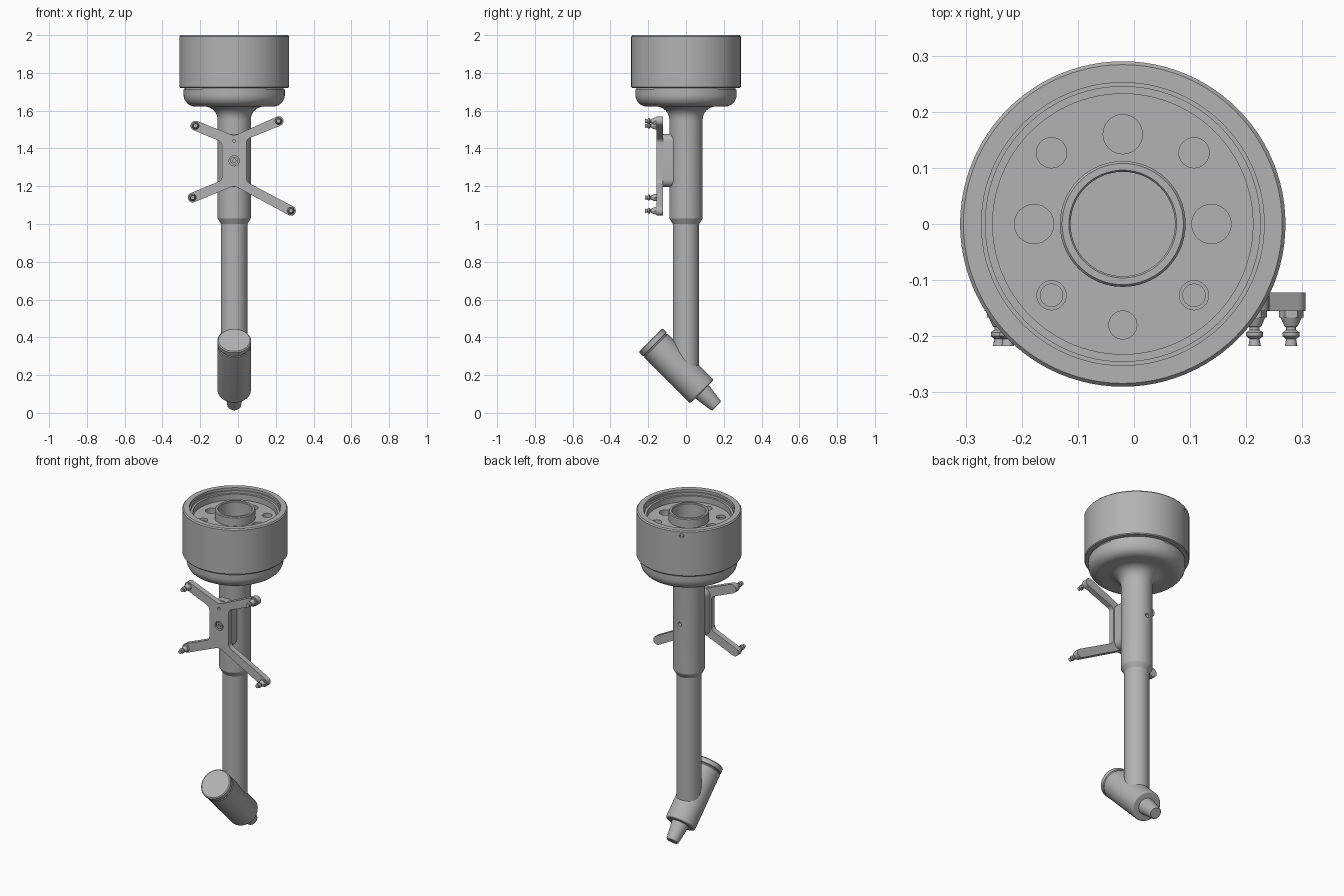
import bpy, bmesh, math
from mathutils import Vector

default = bpy.data.objects.get("Cube")
if default:
    bpy.data.objects.remove(default, do_unlink=True)

X0 = -0.02                     # main axis of the column
UP, FRONT, BACK = Vector((0, 0, 1)), Vector((0, -1, 0)), Vector((0, 1, 0))

metal = bpy.data.materials.new("grey_metal")
GREY = (0.45, 0.45, 0.45, 1)
metal.use_nodes = True
metal.diffuse_color = GREY
metal.node_tree.nodes["Principled BSDF"].inputs["Base Color"].default_value = GREY


def rounded(points, closed=False, steps=8):
    """Outline from (a, b[, fillet radius]) points, with corners rounded."""
    out, n = [], len(points)
    for i, pt in enumerate(points):
        p = Vector(pt[:2])
        r = pt[2] if len(pt) > 2 else 0
        if r == 0 or (not closed and i in (0, n - 1)):
            out.append(p)
            continue
        u = (Vector(points[i - 1][:2]) - p).normalized()
        v = (Vector(points[(i + 1) % n][:2]) - p).normalized()
        ang = u.angle(v)
        sweep = math.pi - ang
        t = r / math.tan(ang / 2)
        c = p + (u + v).normalized() * r / math.sin(ang / 2)
        s, e = (p + u * t - c) / r, (p + v * t - c) / r
        for k in range(steps + 1):
            f = k / steps
            out.append(c + (s * math.sin((1 - f) * sweep) + e * math.sin(f * sweep)) * r / math.sin(sweep))
    return out


def finish(name, bm):
    bmesh.ops.recalc_face_normals(bm, faces=bm.faces[:])
    mesh = bpy.data.meshes.new(name)
    bm.to_mesh(mesh)
    bm.free()
    mesh.materials.append(metal)
    obj = bpy.data.objects.new(name, mesh)
    bpy.context.collection.objects.link(obj)
    return obj


def lathe(name, profile, origin, axis=UP, segs=64):
    """Revolve a (radius, height) profile around an axis."""
    bm = bmesh.new()
    verts = [bm.verts.new((p[0], 0, p[1])) for p in rounded(profile)]
    edges = [bm.edges.new(pair) for pair in zip(verts, verts[1:])]
    bmesh.ops.spin(bm, geom=verts + edges, cent=(0, 0, 0), axis=UP, angle=math.tau, steps=segs)
    bmesh.ops.remove_doubles(bm, verts=bm.verts[:], dist=1e-5)
    rot = UP.rotation_difference(axis).to_matrix()
    for v in bm.verts:
        v.co = rot @ v.co + Vector(origin)
    return finish(name, bm)


def rod(name, r, origin, axis, lo, hi, segs=32):
    return lathe(name, [(0, lo), (r, lo), (r, hi), (0, hi)], origin, axis, segs)


def slab(name, outline, y0, y1):
    """Extrude an x-z outline along y."""
    bm = bmesh.new()
    face = bm.faces.new([bm.verts.new((p[0], y0, p[1])) for p in outline])
    ext = bmesh.ops.extrude_face_region(bm, geom=[face])
    for v in ext["geom"]:
        if isinstance(v, bmesh.types.BMVert):
            v.co.y = y1
    return finish(name, bm)


def drill(obj, holes):
    """Cut round holes (radius, origin, axis, lo, hi) into a part."""
    cutters = []
    for hole in holes:
        cutter = rod("hole_cutter", *hole)
        cutter.hide_render = True
        mod = obj.modifiers.new("hole", "BOOLEAN")
        mod.operation, mod.solver, mod.object = "DIFFERENCE", "EXACT", cutter
        cutters.append(cutter)
    bpy.context.view_layer.update()
    graph = bpy.context.evaluated_depsgraph_get()
    mesh = bpy.data.meshes.new_from_object(obj.evaluated_get(graph))
    obj.modifiers.clear()
    obj.data = mesh
    for cutter in cutters:
        bpy.data.objects.remove(cutter, do_unlink=True)


# Head drum with stepped recess and central hub ring
FLOOR = 1.935
drum = lathe("head_drum", [
    (0, 1.721), (0.286, 1.721), (0.29, 1.726), (0.29, 1.993), (0.284, 2.0), (0.252, 2.0),
    (0.252, 1.985), (0.245, 1.985), (0.245, 1.97), (0.232, 1.97), (0.232, FLOOR),
    (0.112, FLOOR), (0.112, 1.985), (0.108, 1.99), (0.096, 1.99), (0.093, 1.986),
    (0.093, 1.86), (0, 1.86)], (X0, 0, 0), segs=96)

holes = []
D = 0.127
for x, y, r, depth in [(0, 0.16, 0.035, 0.04), (-0.158, 0, 0.035, 0.04), (0.158, 0, 0.035, 0.04),
                       (0, -0.18, 0.025, 0.04), (-D, D, 0.027, 0.04), (D, D, 0.027, 0.04),
                       (-D, -D, 0.026, 0.015), (D, -D, 0.026, 0.015),
                       (-D, -D, 0.02, 0.04), (D, -D, 0.02, 0.04)]:
    holes.append((r, (X0 + x, y, FLOOR), UP, -depth, 0.02))
a = math.radians(27)
holes.append((0.012, (X0, 0, 1.968), Vector((-math.sin(a), math.cos(a), 0)), 0.27, 0.31))
drill(drum, holes)

# Bowl under the drum flowing into the upper column
column = lathe("bowl_and_upper_column", [
    (0, 1.73), (0.262, 1.73), (0.262, 1.713), (0.268, 1.711), (0.268, 1.622, 0.062),
    (0.088, 1.622, 0.07), (0.088, 1.03, 0.02), (0.07, 1.0), (0, 1.0)], (X0, 0, 0))
drill(column, [(0.012, (X0, 0, 1.33), BACK, 0.06, 0.12)])

# Lower pipe
rod("lower_pipe", 0.07, (X0, 0, 0), UP, 0.2, 1.01, 64)

# Tilted barrel with end cap and nozzle
TOP = Vector((X0, -0.188, 0.385))
TILT = Vector((0, 1, -1)).normalized()
barrel = lathe("tilted_barrel", [
    (0, 0), (0.083, 0), (0.089, 0.005), (0.089, 0.03), (0.084, 0.033), (0.084, 0.038),
    (0.088, 0.042), (0.088, 0.385, 0.01), (0, 0.385)], TOP, TILT)
drill(barrel, [(0.015, TOP, TILT, -0.02, 0.03)])
nozzle = lathe("nozzle", [
    (0, 0.37), (0.05, 0.37), (0.048, 0.4), (0.036, 0.488), (0.031, 0.494), (0, 0.494)], TOP, TILT, 48)
drill(nozzle, [(0.016, TOP, TILT, 0.45, 0.52)])

# Mounting block between column and bracket
L, R, B, T = X0 - 0.058, X0 + 0.058, 1.195, 1.477
slab("mounting_block", rounded([(L, B, 0.04), (R, B, 0.04), (R, T, 0.04), (L, T, 0.04)], True), -0.125, -0.06)

# Four-armed bracket plate
tips = {"top_left": (0.215, 1.545), "top_right": (-0.225, 1.52),
        "bottom_right": (-0.24, 1.14), "bottom_left": (0.28, 1.07)}
slopes = {"top_left": (1, 0.41), "top_right": (-1, 0.42),
          "bottom_right": (-1, -0.42), "bottom_left": (1, -0.53)}


def arm_end(key, w=0.026):
    c, d = Vector(tips[key]), Vector(slopes[key]).normalized()
    n = Vector((-d.y, d.x))
    return [(*(c + d * w + n * s * w), w * 0.98) for s in (-1, 1)]


outline = (arm_end("top_left") + [(X0, 1.467, 0.05)] + arm_end("top_right")
           + [(-0.085, 1.434, 0.03), (-0.085, 1.232, 0.03)] + arm_end("bottom_right")
           + [(X0, 1.203, 0.05)] + arm_end("bottom_left")
           + [(0.045, 1.223, 0.03), (0.045, 1.448, 0.03)])
plate = slab("bracket_plate", rounded(outline, True), -0.155, -0.122)
BOLT = (X0, 0, 1.335)
drill(plate, [(0.027, BOLT, FRONT, 0.14, 0.17), (0.008, (X0, 0, 1.44), FRONT, 0.14, 0.17)])
bolt = rod("bracket_bolt", 0.02, BOLT, FRONT, 0.13, 0.152)
drill(bolt, [(0.009, BOLT, FRONT, 0.142, 0.16)])

# Ball-ended studs on the arm tips: hexagonal base and turned stem
for key, (x, z) in tips.items():
    rod("stud_nut_" + key, 0.022, (x, 0, z), FRONT, 0.15, 0.167, 6)
    lathe("stud_" + key, [
        (0, 0.16), (0.019, 0.166), (0.012, 0.182), (0.009, 0.184), (0.009, 0.189), (0.015, 0.193),
        (0.015, 0.2), (0.009, 0.205), (0.011, 0.217), (0, 0.217)], (x, 0, z), FRONT, 24)

# Smooth shading with crisp edges
for obj in bpy.context.collection.objects:
    if obj.type == "MESH" and metal.name in obj.data.materials:
        bpy.ops.object.select_all(action="DESELECT")
        obj.select_set(True)
        bpy.context.view_layer.objects.active = obj
        bpy.ops.object.shade_smooth_by_angle(angle=math.radians(30))
